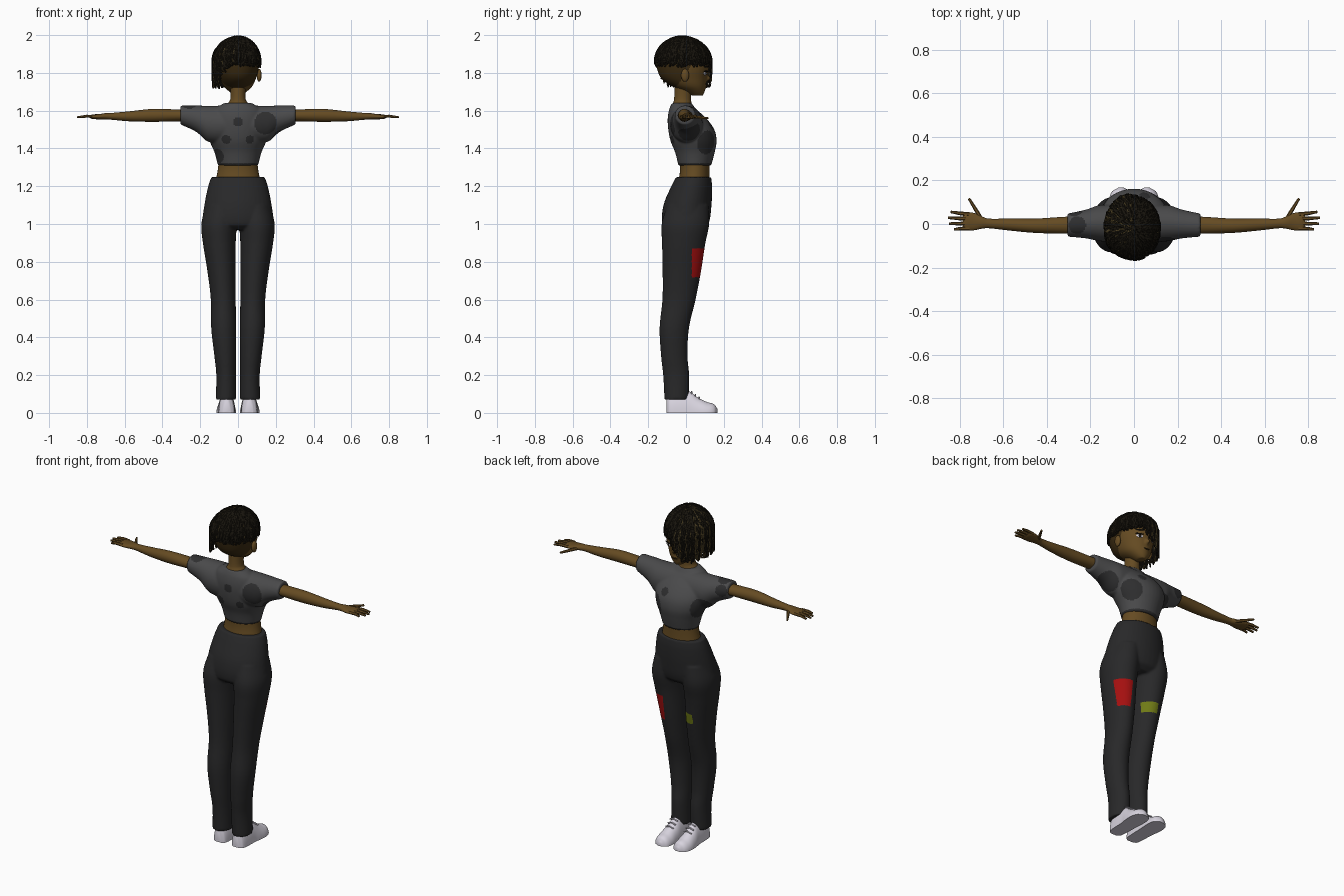
import bpy, bmesh, math, random
from mathutils import Vector
from mathutils.bvhtree import BVHTree

random.seed(4)
cube = bpy.data.objects.get("Cube")
if cube:
    bpy.data.objects.remove(cube)


def material(name, *rgb):
    m = bpy.data.materials.new(name)
    m.use_nodes = True
    m.diffuse_color = (*rgb, 1)
    m.node_tree.nodes["Principled BSDF"].inputs["Base Color"].default_value = (*rgb, 1)
    return m


SKIN = material("brown skin", .13, .07, .016)
SCALP = material("shaved hair", .045, .025, .006)
HAIR = material("black hair", .009, .007, .004)
GOLD = material("gold hair strands", .085, .06, .02)
SHIRT = material("grey shirt", .068, .068, .07)
SPOT = material("dark shirt spots", .027, .027, .028)
PANTS = material("black trousers", .021, .021, .022)
RED = material("red patch", .38, .005, .005)
OLIVE = material("olive patch", .16, .195, .008)
WHITE = material("white shoe", .69, .66, .74)


def finish(ob, *mats, rule=None):
    ob.data.materials.clear()
    for m in mats:
        ob.data.materials.append(m)
    for p in ob.data.polygons:
        p.material_index = rule(p.center) if rule else 0
    bpy.ops.object.select_all(action='DESELECT')
    ob.select_set(True)
    bpy.context.view_layer.objects.active = ob
    bpy.ops.object.shade_smooth_by_angle(angle=math.radians(50))
    return ob


def loft(name, axis, keys, mat, n=36, steps=5, floor=None):
    """Elliptic sections (position, centre a, centre b, radius a, radius b) joined smoothly."""
    K = [Vector(k) for k in keys]

    def slope(i):
        a, b = K[max(i - 1, 0)], K[min(i + 1, len(K) - 1)]
        return (b - a) / (b[0] - a[0])
    rows = []
    for i in range(len(K) - 1):
        h = K[i + 1][0] - K[i][0]
        for j in range(steps + (i == len(K) - 2)):
            t = j / steps
            rows.append(K[i] * (2*t**3 - 3*t*t + 1) + K[i + 1] * (3*t*t - 2*t**3)
                        + slope(i) * h * (t**3 - 2*t*t + t) + slope(i + 1) * h * (t**3 - t*t))
    bm = bmesh.new()
    rings = []
    for t, a, b, ra, rb in rows:
        ring = []
        for k in range(n):
            g = 2 * math.pi * k / n
            co = [a + ra * math.cos(g), b + rb * math.sin(g)]
            co.insert("xyz".index(axis), t)
            if floor is not None:
                co[2] = max(co[2], floor)
            ring.append(bm.verts.new(co))
        rings.append(ring)
    for r, s in zip(rings, rings[1:]):
        for k in range(n):
            bm.faces.new((r[k], r[(k + 1) % n], s[(k + 1) % n], s[k]))
    bm.faces.new(rings[0])
    bm.faces.new(rings[-1])
    bmesh.ops.recalc_face_normals(bm, faces=bm.faces)
    me = bpy.data.meshes.new(name)
    bm.to_mesh(me)
    ob = bpy.data.objects.new(name, me)
    bpy.context.collection.objects.link(ob)
    return finish(ob, mat)


def ball(name, loc, size, mat):
    bpy.ops.mesh.primitive_uv_sphere_add(segments=20, ring_count=12, radius=1, location=loc)
    ob = bpy.context.object
    ob.name, ob.scale = name, size
    bpy.ops.object.transform_apply(location=True)
    return finish(ob, mat)


def tubes(name, paths, radius, mat, taper=.6):
    cu = bpy.data.curves.new(name, 'CURVE')
    cu.dimensions, cu.bevel_depth, cu.bevel_resolution, cu.use_fill_caps = '3D', radius, 1, True
    for path in paths:
        sp = cu.splines.new('POLY')
        sp.points.add(len(path) - 1)
        for i, co in enumerate(path):
            sp.points[i].co = (*co, 1)
            sp.points[i].radius = 1 - (1 - taper) * (i / (len(path) - 1)) ** 2
    ob = bpy.data.objects.new(name, cu)
    bpy.context.collection.objects.link(ob)
    bpy.ops.object.select_all(action='DESELECT')
    ob.select_set(True)
    bpy.context.view_layer.objects.active = ob
    bpy.ops.object.convert(target='MESH')
    return finish(bpy.context.object, mat)


def fuse(name, obs, voxel, passes):
    """Join overlapping pieces into one continuous skin."""
    bpy.ops.object.select_all(action='DESELECT')
    for o in obs:
        o.select_set(True)
    ob = bpy.context.view_layer.objects.active = obs[0]
    bpy.ops.object.join()
    rm = ob.modifiers.new("Blend", 'REMESH')
    rm.mode, rm.voxel_size = 'VOXEL', voxel
    sm = ob.modifiers.new("Soften", 'SMOOTH')
    sm.iterations = passes
    me = bpy.data.meshes.new_from_object(ob.evaluated_get(bpy.context.evaluated_depsgraph_get()))
    ob.modifiers.clear()
    ob.data, ob.name = me, name
    return ob


# shirt: torso and sleeves blended, dark blotches and hem
parts = [loft("torso", 'z', [
    (1.31, 0, .047, .106, .087), (1.38, 0, .047, .125, .105), (1.44, 0, .04, .15, .122),
    (1.5, 0, .028, .16, .122), (1.56, 0, .005, .15, .102), (1.61, 0, -.018, .12, .07),
    (1.64, 0, -.022, .075, .052)], SHIRT)]
for s in (1, -1):
    parts.append(loft("sleeve", 'x', [
        (0, 0, 1.53, .09, .098), (s*.155, .004, 1.53, .083, .096),
        (s*.22, 0, 1.557, .066, .07), (s*.305, -.005, 1.577, .053, .05)], SHIRT))
blotches = [(Vector(c), r) for c, r in [
    ((.145, -.07, 1.535), .06), ((0, -.09, 1.54), .025), ((-.065, -.08, 1.445), .027),
    ((.065, -.08, 1.445), .025), ((-.11, -.01, 1.36), .04), ((.12, .12, 1.43), .065),
    ((-.15, .07, 1.45), .065), ((.2, .02, 1.49), .06), ((-.26, -.005, 1.62), .04),
    ((.05, .13, 1.52), .025), ((-.27, .05, 1.58), .035)]]
finish(fuse("shirt", parts, .0065, 3), SHIRT, SPOT, rule=lambda c: int(
    c.z < 1.322 or any((c - b).length < r for b, r in blotches)))

# trousers: hips and legs blended, two coloured patches
parts = [loft("hips", 'z', [
    (.97, 0, -.004, .16, .09), (1, 0, -.003, .187, .122), (1.1, 0, .008, .178, .127),
    (1.2, 0, .03, .158, .108), (1.248, 0, .04, .142, .093)], PANTS)]
for s in (1, -1):
    parts.append(loft("leg", 'z', [
        (.07, s*.064, -.05, .054, .064), (.2, s*.063, -.052, .052, .069), (.3, s*.068, -.062, .057, .07),
        (.45, s*.076, -.062, .066, .078), (.6, s*.078, -.037, .066, .088), (.75, s*.087, -.022, .075, .102),
        (.9, s*.099, -.012, .087, .115), (1, s*.1, -.003, .094, .126), (1.1, s*.085, .01, .085, .11)], PANTS))


def patch(c):
    if c.x > .09 and c.y > .03 and .72 < c.z < .87:
        return 1
    return 2 if -.1 < c.x < -.02 and c.y > .03 and .74 < c.z < .8 else 0


finish(fuse("trousers", parts, .007, 3), PANTS, RED, OLIVE, rule=patch)

# bare waist and neck
loft("waist", 'z', [(1.2, 0, .04, .125, .085), (1.28, 0, .046, .108, .078), (1.36, 0, .046, .1, .08)], SKIN)
loft("neck", 'z', [(1.59, 0, -.022, .085, .06), (1.635, 0, -.02, .056, .05), (1.66, 0, -.018, .041, .045),
                   (1.75, 0, -.015, .041, .045)], SKIN)

# head with nose and lips, shaved sides
head = fuse("head", [
    loft("skull", 'z', [
        (1.68, 0, .06, .022, .03), (1.7, 0, .047, .046, .052), (1.73, 0, .015, .076, .09),
        (1.77, 0, -.01, .095, .12), (1.82, 0, -.017, .109, .136), (1.87, 0, -.02, .113, .139),
        (1.92, 0, -.02, .1, .12), (1.95, 0, -.02, .076, .09), (1.975, 0, -.02, .02, .03)], SKIN),
    ball("nose", (0, .108, 1.772), (.013, .022, .016), SKIN),
    ball("lips", (0, .097, 1.728), (.024, .013, .011), SKIN)], .006, 3)
finish(head, SKIN, SCALP, rule=lambda c: int(
    c.z > 1.89 or (c.z > 1.715 and c.y < -.035 + (c.z - 1.75) * .7)))
tree = BVHTree.FromPolygons([v.co for v in head.data.vertices], [p.vertices[:] for p in head.data.polygons])


def on_face(name, x, z, w, h, mat, lift=0):
    hit = tree.ray_cast(Vector((x, 1, z)), Vector((0, -1, 0)))[0]
    plate = ball(name, (0, 0, 0), (w, .004, h), mat)
    plate.location = (x, hit.y + lift, z)
    plate.rotation_euler.z = -x * 9


on_face("mouth", 0, 1.728, .021, .004, SCALP, .001)
for s, side in ((1, "left"), (-1, "right")):
    ball(side + "_ear", (s*.112, -.005, 1.787), (.013, .021, .034), SKIN)
    on_face(side + "_eye", s*.045, 1.797, .02, .01, WHITE)
    on_face(side + "_iris", s*.045, 1.797, .009, .0095, HAIR, .002)
    on_face(side + "_lashes", s*.047, 1.808, .024, .004, HAIR, .002)
    on_face(side + "_eyebrow", s*.047, 1.832, .026, .004, HAIR)

# hair cap and locks, short on one side and hanging on the other
loft("hair_cap", 'z', [(1.85, 0, -.02, .115, .141), (1.9, 0, -.02, .111, .134), (1.95, 0, -.02, .084, .1),
                       (1.975, 0, -.02, .055, .065), (1.988, 0, -.02, .01, .012)], HAIR)
dark, gold = [], []
for i in range(320):
    a = random.uniform(0, 2 * math.pi)
    dx, dy = math.cos(a), math.sin(a)
    w = min(max((-.85 * dx + .3 * dy) / .7, 0), 1)
    drop = w * w * (3 - 2 * w)
    start, wave = random.uniform(.05, .9), random.uniform(0, 6)
    swell = random.uniform(.97, 1.02) + .14 * drop
    end = 1.855 - .115 * drop + random.uniform(-.02, .02)
    path = []
    for j in range(15):
        t = j / 14
        p = min(start + (1.6 - start) * t * 1.6, 1.6)
        z = 1.86 + .13 * math.cos(p)
        if t > .6:
            z += (end - 1.86) * (t - .6) / .4
        k = 1 + (swell - 1) * math.sin(p)
        wob = .005 * math.sin(wave + j * 1.7)
        path.append((.117 * k * math.sin(p) * dx - wob * dy,
                     -.02 + .142 * k * math.sin(p) * dy + wob * dx, z + wob * .5))
    (gold if random.random() < .08 + .32 * drop else dark).append(path)
tubes("dark_locks", dark, .0075, HAIR)
tubes("gold_locks", gold, .005, GOLD)

# arms, hands and shoes
for s, side in ((1, "left"), (-1, "right")):
    loft(side + "_arm", 'x', [
        (s*.2, -.005, 1.575, .04, .033), (s*.3, -.005, 1.575, .039, .031), (s*.45, -.008, 1.575, .033, .034),
        (s*.58, -.002, 1.57, .027, .026), (s*.67, .003, 1.57, .022, .018), (s*.7, .007, 1.57, .029, .017),
        (s*.735, .011, 1.568, .04, .014), (s*.77, .012, 1.568, .041, .012), (s*.785, .012, 1.568, .034, .007)],
        SKIN, n=24)
    fingers = []
    for i, tip in enumerate((.825, .848, .853, .84)):
        y = -.02 + .0215 * i
        fingers.append([(s*.755, y, 1.57), (s*.8, y * 1.1, 1.571), (s*tip, y * 1.25, 1.565)])
    fingers.append([(s*.695, .015, 1.568), (s*.725, .065, 1.565), (s*.757, .117, 1.56)])
    tubes(side + "_fingers", fingers, .0095, SKIN)
    x = s * .06
    loft(side + "_shoe", 'y', [
        (-.103, x, 0, .02, .08), (-.09, x, 0, .037, .1), (-.04, x, 0, .044, .115), (.02, x, 0, .046, .112),
        (.06, s*.062, 0, .05, .083), (.11, s*.062, 0, .052, .058), (.15, s*.06, 0, .04, .045),
        (.167, s*.059, 0, .012, .02)], WHITE, floor=0)
    tubes(side + "_laces", [[(x - .025, y, z - .008), (x, y, z), (x + .025, y, z - .008)]
                            for y, z in ((.03, .112), (.05, .097), (.07, .083))], .004, WHITE, 1)
